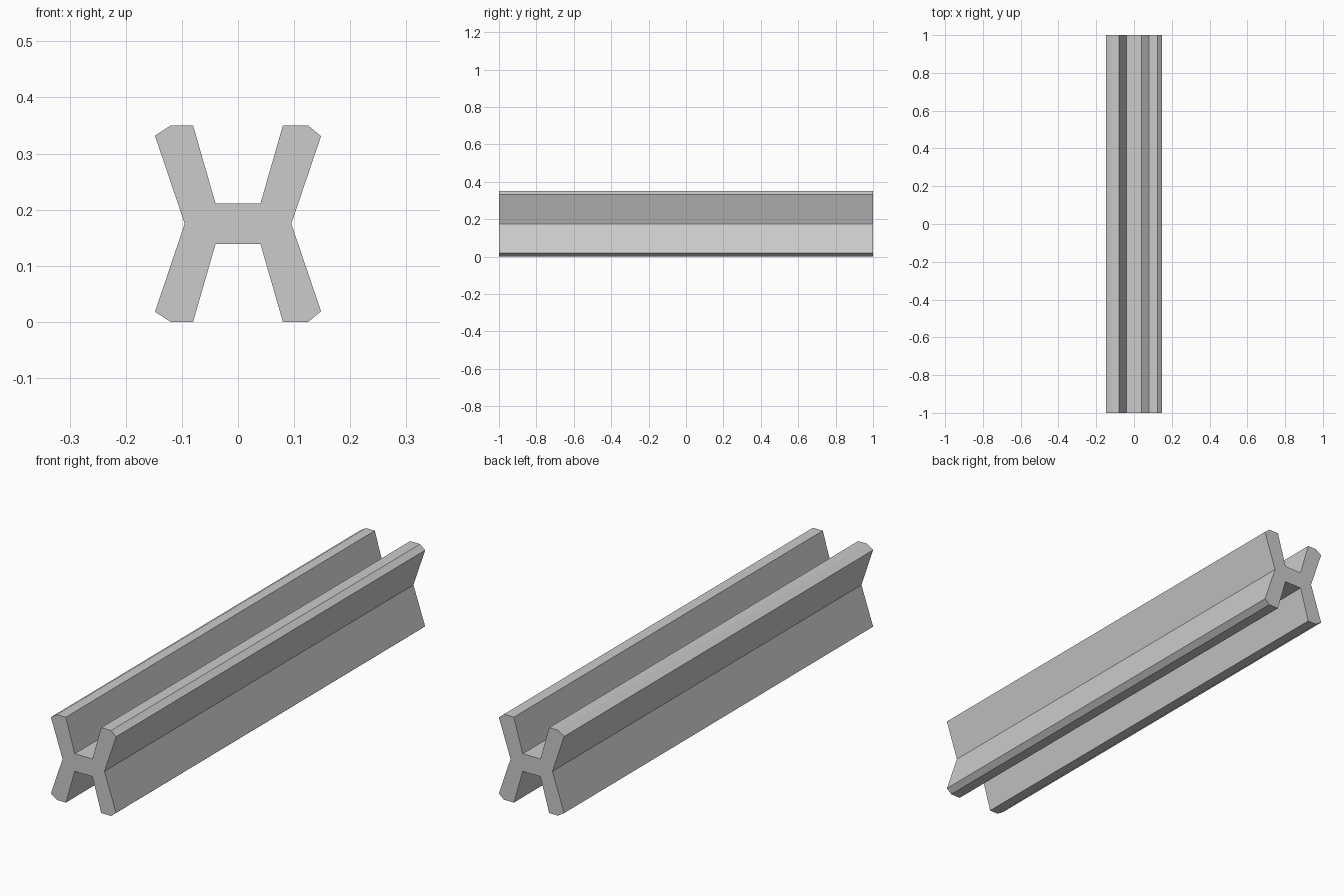
import bpy
import bmesh

old = bpy.data.objects.get("Cube")
if old:
    bpy.data.objects.remove(old, do_unlink=True)

HEIGHT = 0.35
LENGTH = 2.0

# Plain grey material
grey = bpy.data.materials.new("light_grey")
grey.use_nodes = True
colour = (0.6, 0.6, 0.6, 1)
grey.diffuse_color = colour
grey.node_tree.nodes["Principled BSDF"].inputs["Base Color"].default_value = colour

# Upper half of the cross-section, from left waist to right waist
upper = [(-0.095, 0.175), (-0.148, 0.332), (-0.12, HEIGHT), (-0.08, HEIGHT),
         (-0.04, 0.211), (0.04, 0.211),
         (0.08, HEIGHT), (0.125, HEIGHT), (0.148, 0.331), (0.095, 0.175)]
# Lower half mirrors it, sharing the waist points
lower = [(x, HEIGHT - z) for x, z in reversed(upper[1:-1])]

# Extrude the section along the beam
bm = bmesh.new()
section = bm.faces.new([bm.verts.new((x, -LENGTH / 2, z)) for x, z in upper + lower])
result = bmesh.ops.extrude_face_region(bm, geom=[section], use_keep_orig=True)
moved = [v for v in result["geom"] if isinstance(v, bmesh.types.BMVert)]
bmesh.ops.translate(bm, verts=moved, vec=(0, LENGTH, 0))
bmesh.ops.recalc_face_normals(bm, faces=bm.faces)

mesh = bpy.data.meshes.new("splayed_beam")
bm.to_mesh(mesh)
bm.free()
mesh.materials.append(grey)
beam = bpy.data.objects.new("splayed_beam", mesh)
bpy.context.collection.objects.link(beam)
